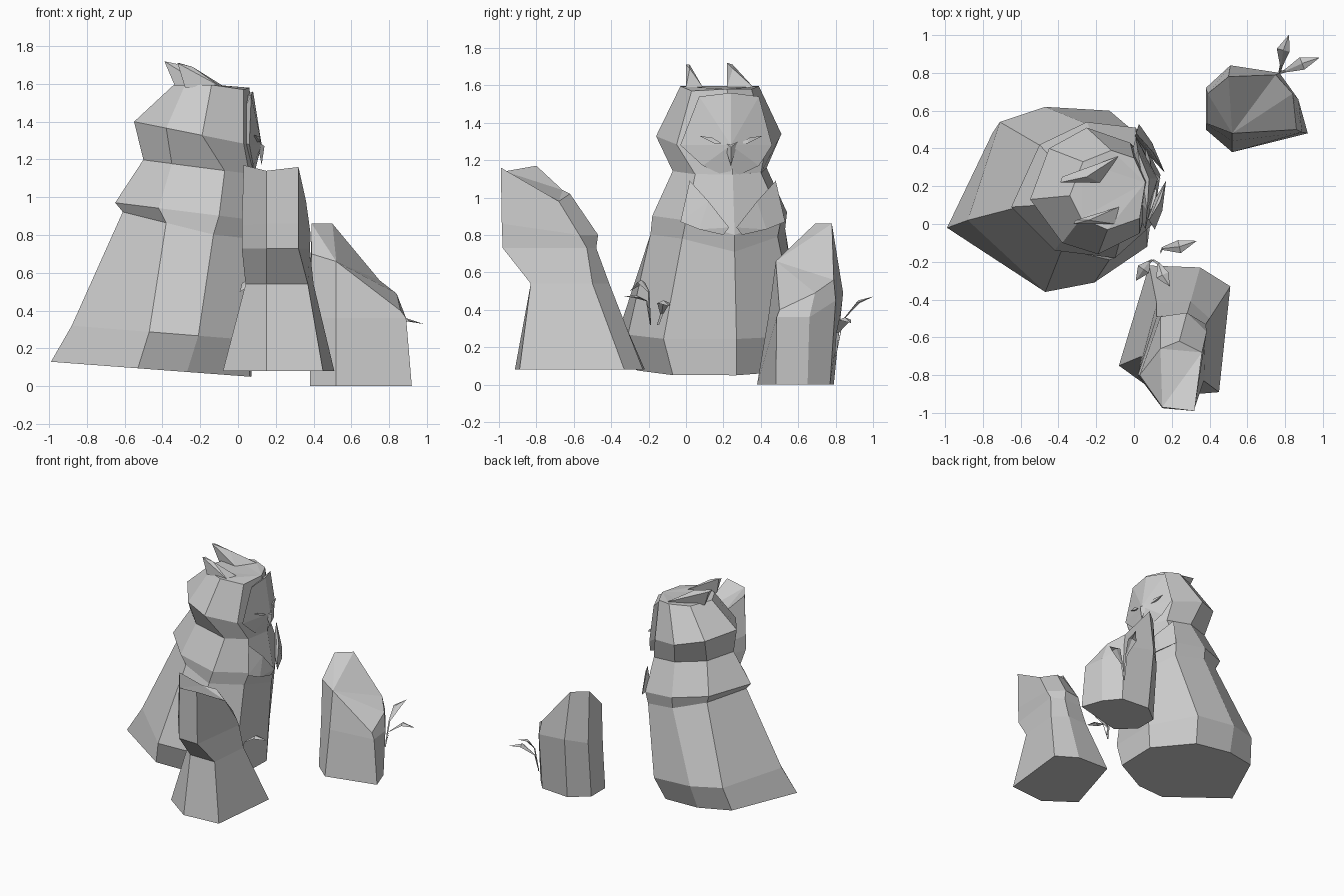
import bpy, bmesh
from mathutils import Vector


def finish(name, bm):
    bmesh.ops.recalc_face_normals(bm, faces=bm.faces[:])
    me = bpy.data.meshes.new(name)
    bm.to_mesh(me)
    bm.free()
    ob = bpy.data.objects.new(name, me)
    bpy.context.collection.objects.link(ob)
    return ob


def loft(name, rings):
    """rings: (z at x=0, tilt along x, points); a 3-value point sets its own z."""
    bm = bmesh.new()
    loops = []
    for z0, tilt, pts in rings:
        loops.append([bm.verts.new(p if len(p) == 3 else (p[0], p[1], z0 + tilt * p[0])) for p in pts])
    n = len(loops[0])
    for lo, hi in zip(loops, loops[1:]):
        for i in range(n):
            j = (i + 1) % n
            bm.faces.new((lo[i], lo[j], hi[j], hi[i]))
    caps = [bm.faces.new(loops[0]), bm.faces.new(loops[-1])]
    bmesh.ops.triangulate(bm, faces=caps)
    return finish(name, bm)


def hull(name, pts):
    bm = bmesh.new()
    vs = [bm.verts.new(p) for p in pts]
    res = bmesh.ops.convex_hull(bm, input=vs)
    bmesh.ops.delete(bm, geom=list({v for v in res["geom_interior"] if isinstance(v, bmesh.types.BMVert)}), context='VERTS')
    return finish(name, bm)


def leaf(name, path):
    """Thin stem widening into a folded pointed blade."""
    bm = bmesh.new()
    p = [Vector(q) for q in path]
    side = (p[3] - p[1]).cross(Vector((0, 0, 1))).normalized()
    rows = []
    for q, w in zip(p, (.006, .008, .035, .001)):
        rows.append([bm.verts.new(q - side * w - Vector((0, 0, w * .4))), bm.verts.new(q),
                     bm.verts.new(q + side * w - Vector((0, 0, w * .4)))])
    for a, b in zip(rows, rows[1:]):
        for i in range(2):
            bm.faces.new((a[i], a[i + 1], b[i + 1], b[i]))
    return finish(name, bm)


# Bird body: flared base, back slab, small mantle shelf, neck
loft("bird_body", [
    (.055, -.075, [(-.99, -.02), (-.53, -.30), (-.27, -.26), (.06, -.07), (.07, .27), (-.18, .52), (-.49, .55), (-.75, .48)]),
    (.25, -.08, [(-.88, .02), (-.47, -.36), (-.21, -.31), (.07, -.12), (.08, .27), (-.13, .60), (-.47, .62), (-.71, .54)]),
    (.77, -.25, [(-.61, .09), (-.38, -.13), (-.13, -.19), (.07, -.02, .78), (.12, .26, .71), (0, .49, .79), (-.25, .53), (-.47, .40)]),
    (.89, -.125, [(-.65, .09), (-.42, -.14), (-.10, -.18), (.10, 0), (.14, .26, .80), (.01, .51), (-.25, .54), (-.50, .42)]),
    (1.135, -.13, [(-.50, .10), (-.35, -.04), (-.07, -.07), (.06, .05), (.09, .25), (.01, .40), (-.20, .43), (-.42, .33)]),
])

# Bird head, turned slightly
loft("bird_head", [
    (1.13, -.13, [(-.50, .10), (-.35, -.04), (-.07, -.07), (.06, .05), (.09, .25), (.01, .40), (-.20, .43), (-.42, .33)]),
    (1.29, -.2, [(-.55, .13), (-.38, -.10), (-.19, -.16), (.03, -.05), (.10, .24), (-.02, .43), (-.25, .51), (-.45, .40)]),
    (1.595, 0, [(-.34, .15), (-.28, .03), (-.14, -.03), (.03, .03, 1.57), (.06, .22, 1.58), (0, .35, 1.58), (-.12, .39), (-.27, .33)]),
])

# Face disc with beak ridge
hull("face_disc", [(.07, .07, 1.54), (.06, -.03, 1.28), (.08, .09, 1.17), (.08, .24, 1.10), (.05, .39, 1.17),
                   (.01, .46, 1.28), (.02, .39, 1.54), (.08, .24, 1.56), (.125, .24, 1.28), (-.05, .24, 1.3)])
hull("beak", [(.10, .20, 1.30), (.10, .28, 1.30), (.14, .24, 1.27), (.125, .24, 1.17)])
for s, dx in ((-1, 0), (1, -.03)):
    hull("brow", [(.12 + dx, .24 + s * .05, 1.29), (.09 + dx, .24 + s * .17, 1.33),
                  (.115 + dx, .24 + s * .10, 1.32), (.12 + dx, .24 + s * .09, 1.29), (.06, .24 + s * .1, 1.3)])

# Ear tufts
hull("ear_tuft", [(-.39, .22, 1.72), (-.38, .25, 1.71), (-.25, .25, 1.69), (-.08, .36, 1.59), (-.18, .22, 1.59), (-.33, .23, 1.58)])
hull("ear_tuft", [(-.32, 0, 1.71), (-.31, .02, 1.71), (-.24, .02, 1.69), (-.08, .09, 1.59), (-.10, 0, 1.59), (-.28, 0, 1.58)])

# Folded chest wings either side of the breast
for s, back in ((-1, 0), (1, .3)):
    pts = [(.08, .23, 1.09), (.14, .13, .98), (.17, .02, .84), (.16, .05, .80), (.15, .18, .83), (.11, .28, .87), (.06, .2, .9)]
    hull("chest_wing", [(x - back * d, .25 + s * d, z) for x, d, z in pts])

# Tall leaning rock
loft("tall_rock", [
    (.08, 0, [(-.08, -.75), (.15, -.915), (.45, -.89), (.51, -.33), (.35, -.23), (.08, -.22)]),
    (.54, 0, [(.04, -.70), (.15, -.83), (.37, -.83), (.40, -.50), (.30, -.41), (.12, -.42)]),
    (.73, 0, [(.02, -.80), (.15, -.975), (.32, -.98), (.38, -.53), (.28, -.48), (.12, -.49)]),
    (.80, 0, [(.02, -.80, .85), (.15, -.975, .86), (.32, -.985, .86), (.385, -.57), (.28, -.47), (.14, -.49)]),
    (1.1, 0, [(.03, -.80, 1.17), (.15, -.97, 1.14), (.32, -.99, 1.16), (.36, -.68, .98), (.24, -.62, 1.02), (.14, -.66, 1.04)]),
])

# Short sloping rock
loft("short_rock", [
    (0, 0, [(.38, .50), (.52, .38), (.92, .48), (.86, .65), (.76, .77), (.52, .79), (.38, .68)]),
    (.36, 0, [(.38, .53), (.52, .44), (.89, .485), (.87, .66), (.77, .80, .45), (.51, .84, .49), (.38, .72, .45)]),
    (.6, 0, [(.39, .53, .70), (.52, .48, .66), (.86, .50, .40), (.84, .69, .49), (.75, .79, .56), (.50, .78, .86), (.39, .69, .86)]),
])

# Sprouts beside the rocks
for i, path in enumerate([
    [(.77, .80, .15), (.78, .84, .35), (.79, .92, .45), (.82, 1.0, .47)],
    [(.77, .80, .15), (.80, .81, .28), (.89, .85, .36), (.98, .88, .33)],
    [(.10, -.19, .32), (.08, -.20, .50), (.05, -.24, .56), (.01, -.30, .50)],
    [(.10, -.19, .32), (.13, -.21, .45), (.15, -.27, .48), (.19, -.33, .47)],
    [(.14, -.15, .32), (.15, -.13, .38), (.24, -.12, .45), (.33, -.09, .42)],
]):
    leaf("sprout_leaf_%d" % i, path)
